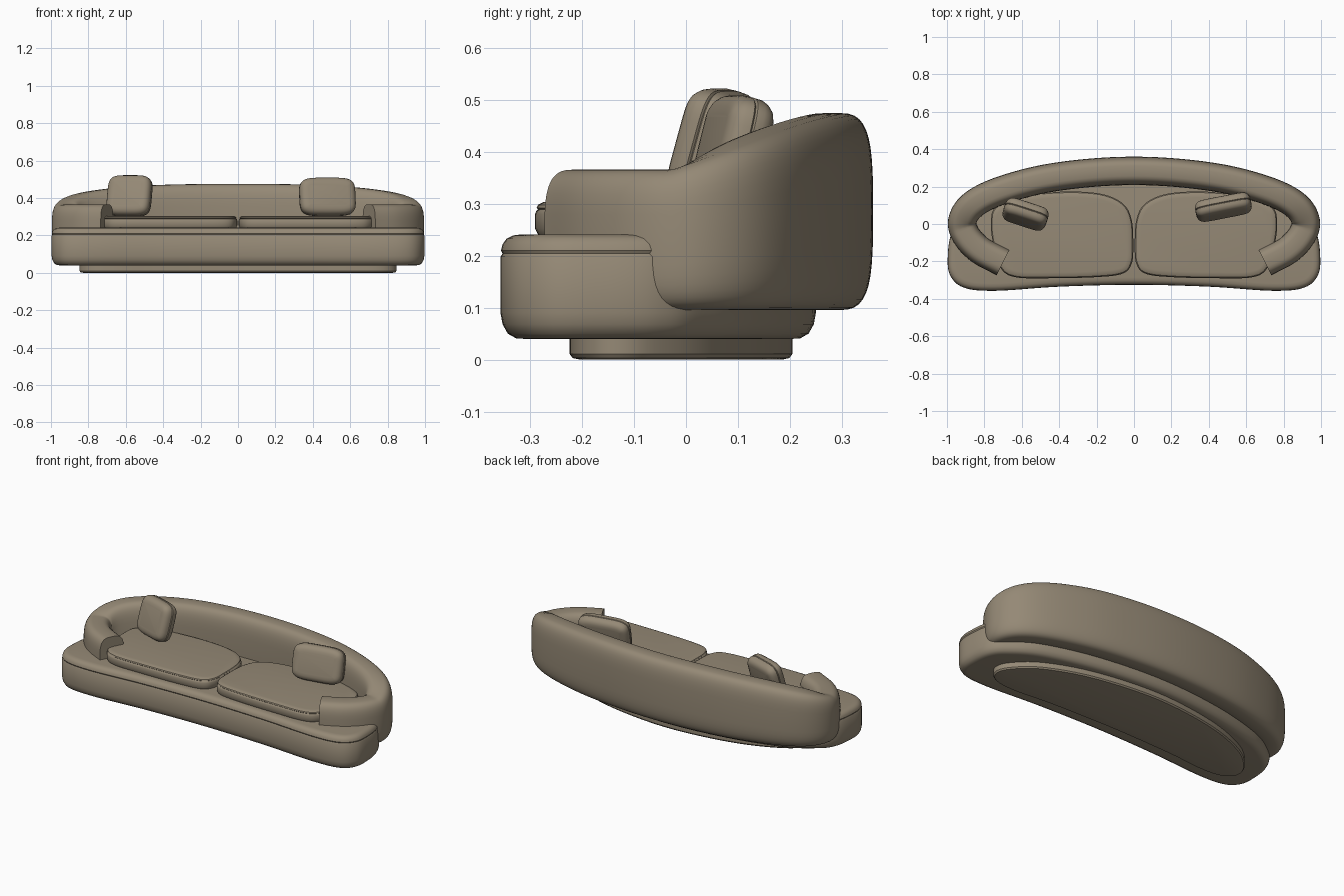
import bpy, bmesh, math
from mathutils import Vector, Matrix

cube = bpy.data.objects.get("Cube")
if cube:
    bpy.data.objects.remove(cube, do_unlink=True)

COLOR = (0.30, 0.25, 0.18, 1)
fabric = bpy.data.materials.new("taupe fabric")
fabric.use_nodes = True
fabric.diffuse_color = COLOR
fabric.node_tree.nodes["Principled BSDF"].inputs["Base Color"].default_value = COLOR


def spline(points, closed, steps=8):
    """Smooth Catmull-Rom path through 2D points."""
    p = [Vector(q) for q in points]
    n = len(p)

    def at(i):
        if closed:
            return p[i % n]
        if i < 0:
            return 2 * p[0] - p[1]
        return p[i] if i < n else 2 * p[-1] - p[-2]

    out = []
    for i in range(n if closed else n - 1):
        a, b, c, d = (at(i + k) for k in (-1, 0, 1, 2))
        for s in range(steps):
            t = s / steps
            out.append(0.5 * (2 * b + (c - a) * t + (2 * a - 5 * b + 4 * c - d) * t * t
                              + (3 * b - a - 3 * c + d) * t ** 3))
    if not closed:
        out.append(p[-1])
    return out


def mirrored(half):
    """Close a right-half outline that starts and ends on x = 0."""
    return half + [(-x, y) for x, y in half[-2:0:-1]]


def rounded_rect(w, h, power=4.5, n=48):
    pts = []
    for i in range(n):
        c, s = math.cos(math.tau * i / n), math.sin(math.tau * i / n)
        pts.append(Vector((math.copysign(abs(c) ** (2 / power), c) * w / 2,
                           math.copysign(abs(s) ** (2 / power), s) * h / 2)))
    return pts


def inset(pts, d):
    """Move a counter-clockwise outline inward by d."""
    out = []
    for i, p in enumerate(pts):
        t = (pts[(i + 1) % len(pts)] - pts[i - 1]).normalized()
        out.append(p + Vector((-t.y, t.x)) * d)
    return out


def loft(name, rings, matrix=None):
    """Skin a stack of equal closed rings and cap both ends."""
    bm = bmesh.new()
    rows = [[bm.verts.new(v) for v in ring] for ring in rings]
    for a, b in zip(rows, rows[1:]):
        for i in range(len(a)):
            j = (i + 1) % len(a)
            bm.faces.new((a[i], a[j], b[j], b[i]))
    bm.faces.new(rows[0][::-1])
    bm.faces.new(rows[-1])
    bmesh.ops.recalc_face_normals(bm, faces=bm.faces)
    if matrix:
        bm.transform(matrix)
    mesh = bpy.data.meshes.new(name)
    bm.to_mesh(mesh)
    bm.free()
    mesh.materials.append(fabric)
    obj = bpy.data.objects.new(name, mesh)
    bpy.context.collection.objects.link(obj)
    bpy.ops.object.select_all(action="DESELECT")
    obj.select_set(True)
    bpy.context.view_layer.objects.active = obj
    bpy.ops.object.shade_smooth_by_angle(angle=math.radians(35))
    return obj


def slab(name, outline, profile, matrix=None):
    """Upholstered slab: profile lists (inset, height) from bottom to top."""
    return loft(name, [[(p.x, p.y, z) for p in inset(outline, d)] for d, z in profile], matrix)


# Curved base and the recessed plinth below it
base = spline(mirrored([(0, -.325), (.4, -.335), (.74, -.357), (.91, -.34), (.985, -.27),
                        (.995, -.16), (.975, -.05), (.91, .03), (.74, .13), (.4, .215), (0, .25)]), True)
slab("base", base, [(.045, .04), (.03, .041), (.014, .05), (.004, .068), (0, .09), (0, .198),
                    (.004, .204), (.001, .21), (.004, .222), (.012, .233), (.024, .239), (.04, .241)])
plinth = spline(mirrored([(0, -.195), (.4, -.205), (.64, -.224), (.78, -.21), (.845, -.15),
                          (.82, -.06), (.68, .06), (.4, .16), (0, .205)]), True)
slab("plinth", plinth, [(.02, 0), (.006, .003), (0, .011), (0, .045)])

# Wraparound backrest that drops into the two arms
half = [(0, .284), (.25, .272), (.5, .237), (.73, .172), (.865, .1),
        (.918, .015), (.895, -.065), (.82, -.142), (.70, -.205)]
path = spline([(-x, y) for x, y in half[:0:-1]] + half, False)
rings = []
for i, p in enumerate(path):
    t = (path[min(i + 1, len(path) - 1)] - path[max(i - 1, 0)]).normalized()
    side = Vector((-t.y, t.x))
    rise = min(max((p.y + .02) / .3, 0), 1)
    top = .366 + .109 * (1 - (1 - rise) ** 1.3)
    low = .095
    ring = []
    for q in rounded_rect(.152, top - low, 3.6, 40):
        c = p + side * q.x
        ring.append((c.x, c.y, (top + low) / 2 + q.y))
    rings.append(ring)
loft("backrest_and_arms", rings)

# Pair of seat cushions with a piped upper edge
seat = [(.004, -.12), (.012, -.21), (.06, -.265), (.2, -.284), (.45, -.29), (.63, -.285), (.71, -.24),
        (.75, -.12), (.765, 0), (.74, .09), (.6, .15), (.38, .173), (.18, .162), (.06, .11), (.012, .02)]
seat_profile = [(.02, .236), (.006, .241), (0, .252), (0, .28), (.003, .287), (.006, .289),
                (.003, .292), (.006, .298), (.016, .303), (.032, .305)]
for name, sign in (("left", 1), ("right", -1)):
    pts = [(sign * x, y) for x, y in seat]
    slab(name + "_seat_cushion", spline(pts[::sign], True), seat_profile)

# Leaning throw pillows with a seam around the middle
for name, place, w, h, thick, turn, lean in (
        ("right_pillow", (-.58, .052, .411), .242, .222, .095, -18, 16),
        ("left_pillow", (.478, .09, .406), .302, .205, .09, 11, 14)):
    face = [(0, .07), (.001, .4), (.006, .65), (.015, .85), (.028, .96), (.044, 1)]
    profile = [(d, -k * thick / 2) for d, k in reversed(face)] + [(.004, 0)]
    profile += [(d, k * thick / 2) for d, k in face]
    m = (Matrix.Translation(place) @ Matrix.Rotation(math.radians(turn), 4, "Z")
         @ Matrix.Rotation(math.radians(90 - lean), 4, "X"))
    slab(name, rounded_rect(w, h), profile, m)
